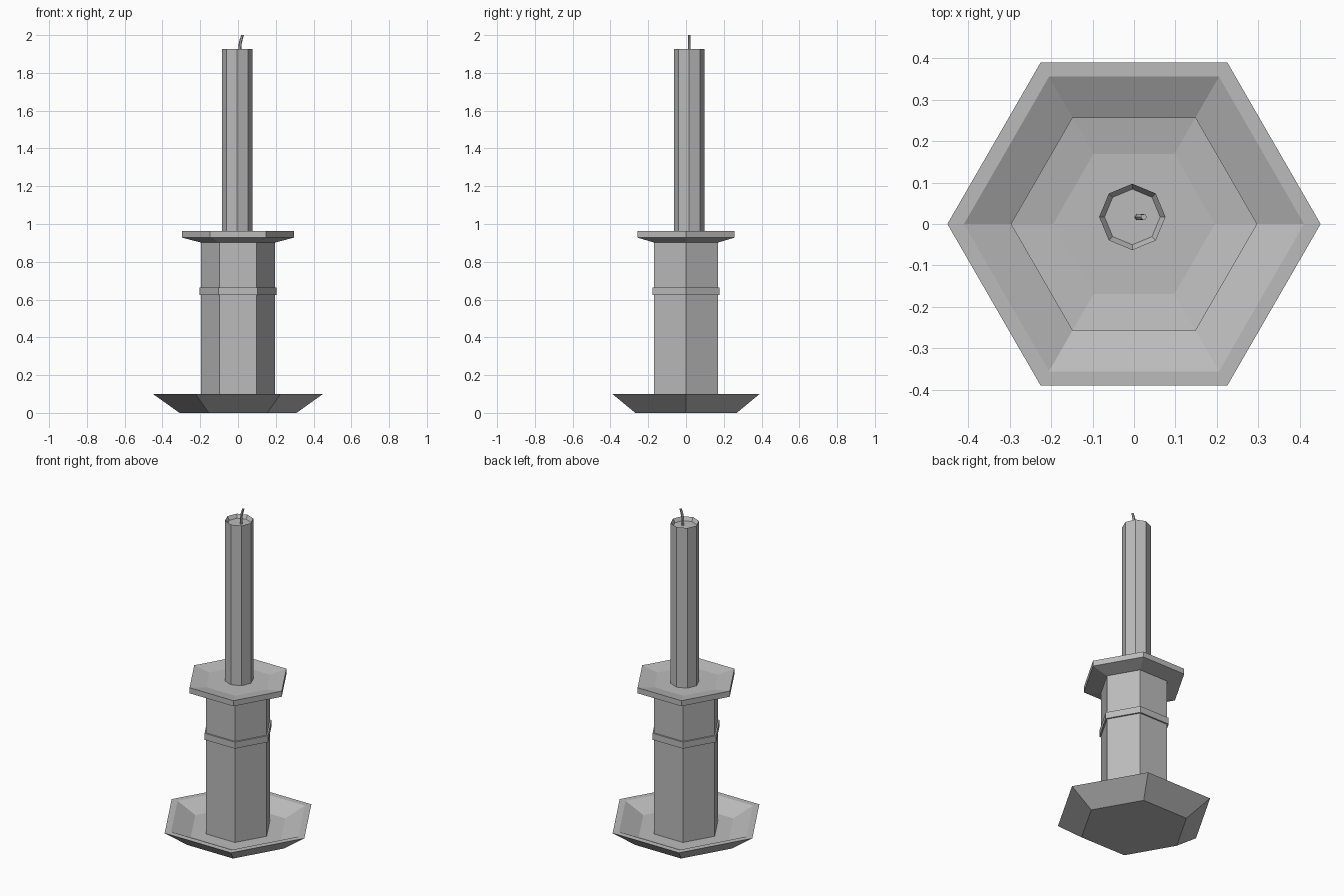
import bpy, bmesh
from math import cos, sin, pi
from mathutils import Vector

cube = bpy.data.objects.get("Cube")
if cube:
    bpy.data.objects.remove(cube)

grey = bpy.data.materials.new("plain_grey")
grey.use_nodes = True
colour = (0.5, 0.5, 0.5, 1)
grey.diffuse_color = colour
grey.node_tree.nodes["Principled BSDF"].inputs["Base Color"].default_value = colour


def ring(bm, centre, radius, sides):
    return [bm.verts.new((centre[0] + radius * cos(2 * pi * i / sides),
                          centre[1] + radius * sin(2 * pi * i / sides),
                          centre[2])) for i in range(sides)]


def loft(name, rings, sides):
    """Skin a stack of (centre, radius) polygons and cap both ends."""
    bm = bmesh.new()
    loops = [ring(bm, c, r, sides) for c, r in rings]
    for a, b in zip(loops, loops[1:]):
        for i in range(sides):
            j = (i + 1) % sides
            bm.faces.new((a[i], a[j], b[j], b[i]))
    bm.faces.new(loops[0][::-1])
    bm.faces.new(loops[-1])
    bmesh.ops.recalc_face_normals(bm, faces=bm.faces)
    mesh = bpy.data.meshes.new(name)
    bm.to_mesh(mesh)
    bm.free()
    mesh.materials.append(grey)
    obj = bpy.data.objects.new(name, mesh)
    bpy.context.collection.objects.link(obj)
    return obj


def turned(name, profile, sides, x=0, y=0):
    return loft(name, [(Vector((x, y, z)), r) for r, z in profile], sides)


# Dished hexagonal foot
turned("base_dish", [(0.31, 0), (0.45, 0.1), (0.41, 0.1), (0.29, 0.045)], 6)

# Hexagonal stem with a raised band
turned("stem", [(0.195, 0.04), (0.195, 0.91)], 6)
turned("stem_band", [(0.205, 0.625), (0.205, 0.665)], 6)

# Drip tray with a shallow dish on top
turned("drip_tray", [(0.2, 0.903), (0.297, 0.928), (0.297, 0.962), (0.195, 0.945)], 6)

# Candle with a hollowed top, slightly off centre
turned("candle", [(0.08, 0.935), (0.08, 1.927), (0.067, 1.905)], 8, -0.004, 0.017)

# Bent wick
wick_path = [(0.009, 1.9, 0.008), (0.011, 1.95, 0.008), (0.016, 1.975, 0.008), (0.024, 2.0, 0.007)]
loft("wick", [(Vector((x, 0.017, z)), r) for x, z, r in wick_path], 6)
